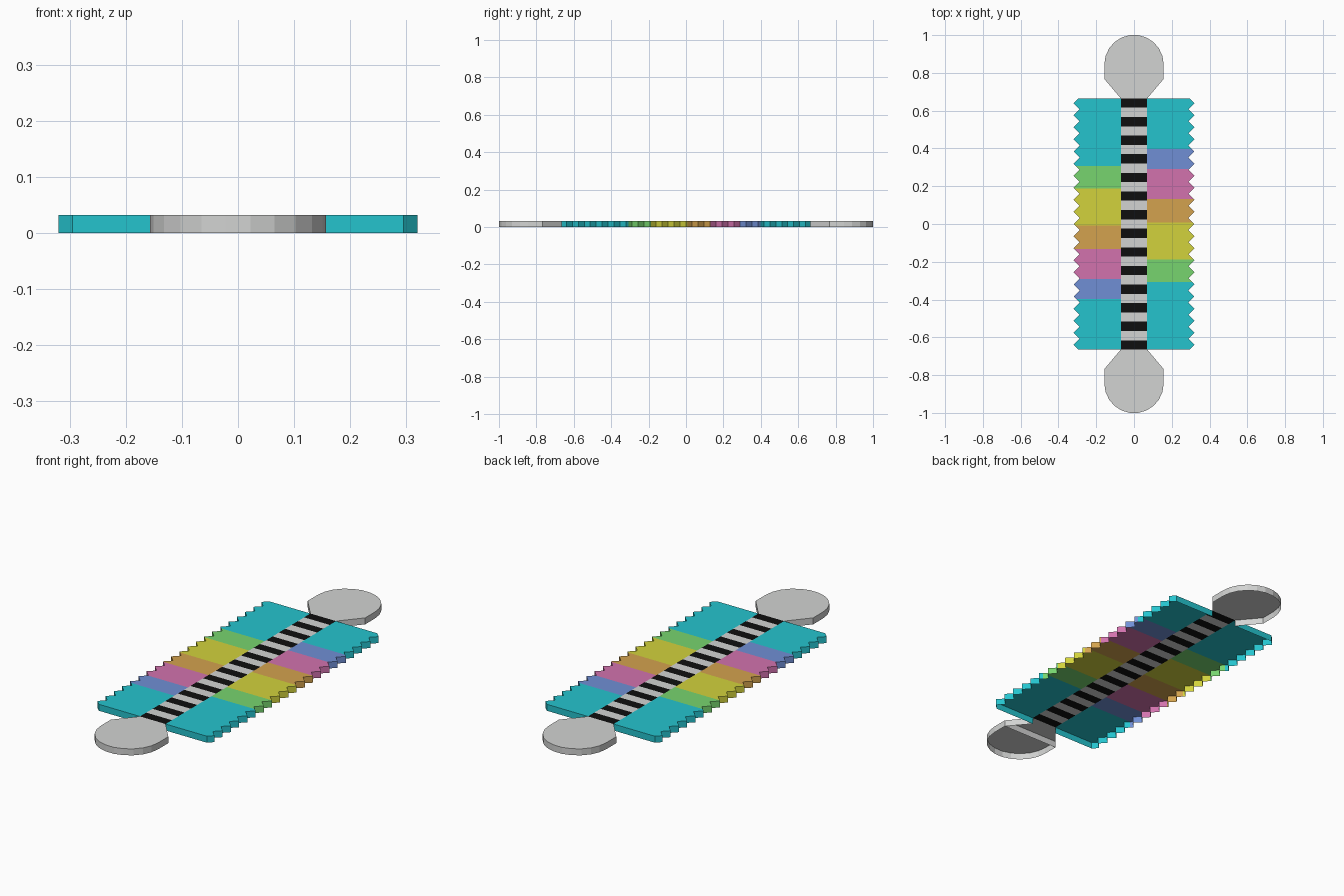
import bpy, bmesh, math

if "Cube" in bpy.data.objects:
    bpy.data.objects.remove(bpy.data.objects["Cube"])

TOP = 0.032        # plate height; the shell is open underneath
END = 0.665        # half length of the panels
NECK = 0.07        # half width of the centre strip
PITCH = 0.064      # tooth spacing


def srgb(*c):
    return [((v / 255 + 0.055) / 1.055) ** 2.4 if v > 10 else v / 255 / 12.92 for v in c] + [1]


def material(name, *c):
    m = bpy.data.materials.new(name)
    m.diffuse_color = srgb(*c)
    m.use_nodes = True
    m.node_tree.nodes["Principled BSDF"].inputs["Base Color"].default_value = m.diffuse_color
    return m


cyan = material("cyan", 37, 196, 206)
green = material("green", 119, 213, 111)
yellow = material("yellow", 210, 210, 60)
orange = material("orange", 211, 162, 78)
pink = material("pink", 210, 114, 174)
blue = material("blue", 112, 143, 213)
grey = material("light grey", 210, 211, 210)
black = material("black", 15, 15, 15)


def finish(bm, name, mats, is_wall):
    """Drop walls from the chosen boundary edges and make the object."""
    bmesh.ops.remove_doubles(bm, verts=bm.verts, dist=1e-5)
    edges = [e for e in bm.edges if e.is_boundary
             and is_wall((e.verts[0].co + e.verts[1].co) / 2)]
    if edges:
        out = bmesh.ops.extrude_edge_only(bm, edges=edges)
        for v in out["geom"]:
            if isinstance(v, bmesh.types.BMVert):
                v.co.z = 0
    bmesh.ops.recalc_face_normals(bm, faces=bm.faces)
    flat = next(f for f in bm.faces if abs(f.normal.z) > 0.9)
    if flat.normal.z < 0:
        bmesh.ops.reverse_faces(bm, faces=bm.faces)
    me = bpy.data.meshes.new(name)
    bm.to_mesh(me)
    bm.free()
    for m in mats:
        me.materials.append(m)
    ob = bpy.data.objects.new(name, me)
    bpy.context.collection.objects.link(ob)


def face(bm, pts, index=0):
    f = bm.faces.new([bm.verts.new((x, y, TOP)) for x, y in pts])
    f.material_index = index
    return f


# toothed side panels: the left one is the right one turned half a circle
BANDS = [-0.307, -0.187, 0.008, 0.132, 0.29, 0.397]
COLOURS = [cyan, green, yellow, orange, pink, blue, cyan]


def tooth_x(y):
    return 0.32 - abs((y + PITCH / 2) % PITCH - PITCH / 2)


def panel(name, s):
    bm = bmesh.new()
    ys = [k * PITCH / 2 for k in range(-20, 21)] + BANDS + [-END, END]
    ys.sort()
    for a, b in zip(ys, ys[1:]):
        band = sum((a + b) / 2 > t for t in BANDS)
        face(bm, [(s * NECK, s * a), (s * tooth_x(a), s * a),
                  (s * tooth_x(b), s * b), (s * NECK, s * b)], band)
    finish(bm, name, COLOURS, lambda c: abs(c.x) > NECK + 0.01)


panel("right_panel", 1)
panel("left_panel", -1)

# striped centre strip
bm = bmesh.new()
n = 27
for i in range(n):
    a, b = (-END + 2 * END * k / n for k in (i, i + 1))
    face(bm, [(-NECK, a), (NECK, a), (NECK, b), (-NECK, b)], (i + 1) % 2)
finish(bm, "centre_strip", [grey, black], lambda c: False)


# rounded end tabs with tapered necks
def tab(name, s):
    r, cy, seg = 0.157, 0.8446, 11
    pts = [(-NECK, END), (NECK, END), (r, 0.768)]
    pts += [(r * math.cos(math.pi * i / seg), cy + r * math.sin(math.pi * i / seg))
            for i in range(seg + 1)]
    pts.append((-r, 0.768))
    bm = bmesh.new()
    face(bm, [(x, s * y) for x, y in pts])
    finish(bm, name, [grey], lambda c: abs(c.y) > END + 0.01)


tab("back_tab", 1)
tab("front_tab", -1)

# cross rib inside the front tab
bm = bmesh.new()
bm.faces.new([bm.verts.new(p) for p in
              [(0.157, -0.768, 0), (-0.157, -0.768, 0),
               (-0.157, -0.768, TOP), (0.157, -0.768, TOP)]])
me = bpy.data.meshes.new("front_tab_rib")
bm.to_mesh(me)
bm.free()
me.materials.append(grey)
bpy.context.collection.objects.link(bpy.data.objects.new("front_tab_rib", me))
